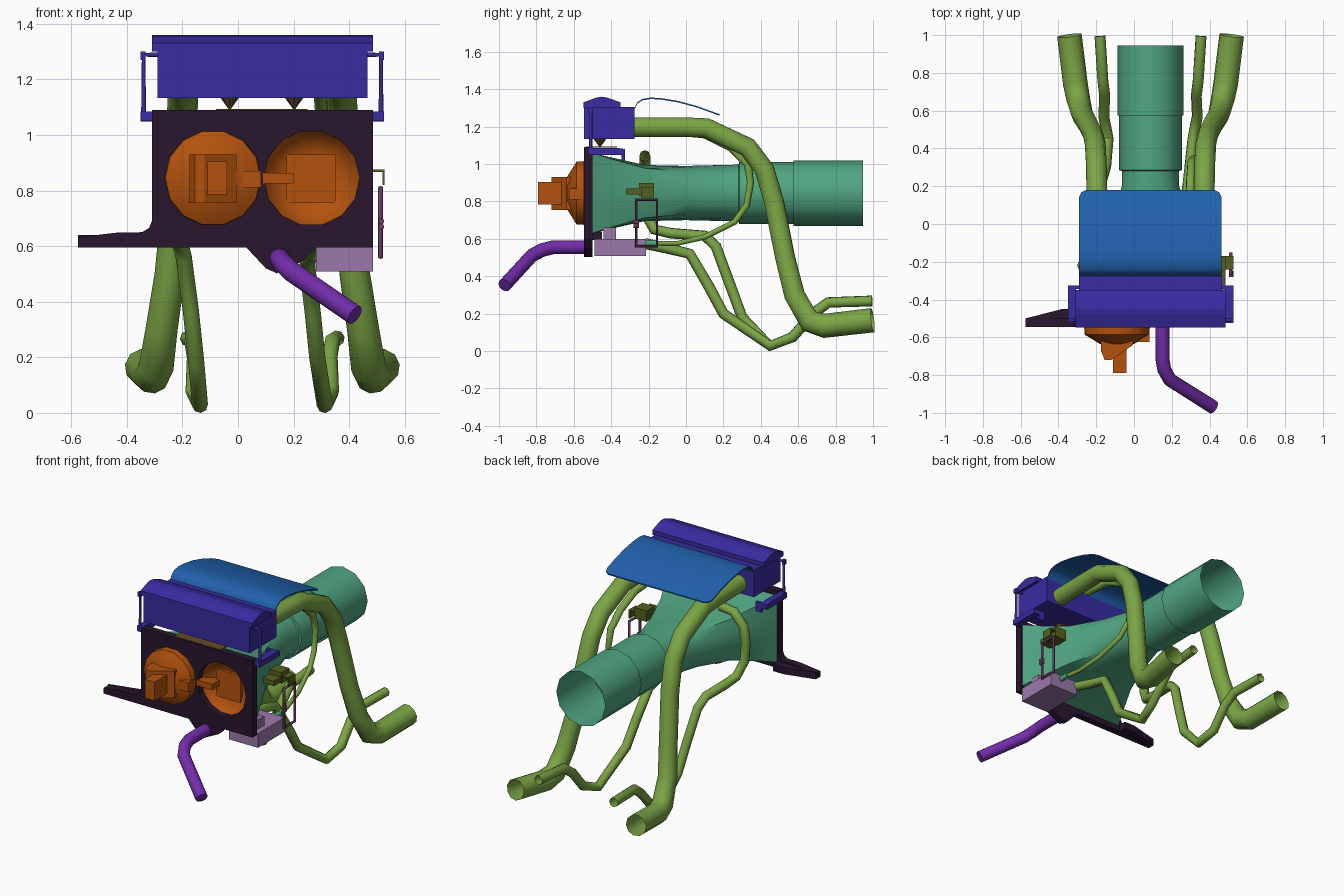
import bpy, bmesh, math

if "Cube" in bpy.data.objects:
    bpy.data.objects.remove(bpy.data.objects["Cube"])

CX, CZ = 0.0875, 0.845          # symmetry axis and duct axis height


def mat(name, c):
    m = bpy.data.materials.new(name)
    m.diffuse_color = (*c, 1)
    m.use_nodes = True
    m.node_tree.nodes["Principled BSDF"].inputs["Base Color"].default_value = m.diffuse_color
    return m


DARK = mat("dark_plum", (0.022, 0.008, 0.028))
INDIGO = mat("indigo", (0.04, 0.025, 0.36))
BLUE = mat("blue", (0.015, 0.12, 0.42))
TEAL = mat("teal", (0.08, 0.38, 0.22))
GREEN = mat("green", (0.2, 0.38, 0.06))
ORANGE = mat("orange", (0.45, 0.085, 0.004))
PURPLE = mat("purple", (0.17, 0.025, 0.4))
LILAC = mat("lilac", (0.33, 0.19, 0.41))
OLIVE = mat("olive", (0.09, 0.12, 0.015))
MAUVE = mat("mauve", (0.16, 0.045, 0.12))
BROWN = mat("brown", (0.13, 0.07, 0.02))


def smooth(ob, angle=50):
    bpy.ops.object.select_all(action='DESELECT')
    ob.select_set(True)
    bpy.context.view_layer.objects.active = ob
    bpy.ops.object.shade_smooth_by_angle(angle=math.radians(angle))


def loft(name, rings, m, cap0=True, cap1=True):
    bm = bmesh.new()
    vs = [[bm.verts.new(p) for p in r] for r in rings]
    n = len(vs[0])
    for a, b in zip(vs, vs[1:]):
        for i in range(n):
            bm.faces.new((a[i], a[(i + 1) % n], b[(i + 1) % n], b[i]))
    if cap0:
        bm.faces.new(vs[0])
    if cap1:
        bm.faces.new(vs[-1])
    bmesh.ops.recalc_face_normals(bm, faces=bm.faces)
    me = bpy.data.meshes.new(name)
    bm.to_mesh(me)
    bm.free()
    ob = bpy.data.objects.new(name, me)
    bpy.context.collection.objects.link(ob)
    if m:
        me.materials.append(m)
    return ob


def prism(name, pts, axis, lo, hi, m):
    """Extrude a 2D outline along the given axis (0, 1 or 2)."""
    def p3(p, h):
        q = list(p)
        q.insert(axis, h)
        return q
    return loft(name, [[p3(p, h) for p in pts] for h in (lo, hi)], m)


def box(name, x, y, z, m):
    return prism(name, [(x[0], y[0]), (x[1], y[0]), (x[1], y[1]), (x[0], y[1])], 2, *z, m)


def ring(cx, y, r, n=14):
    return [(cx + r * math.cos(2 * math.pi * i / n), y, CZ + r * math.sin(2 * math.pi * i / n))
            for i in range(n)]


def pipe(name, pts, r, m, sides=10, radii=None, cap=False, closed=False):
    cu = bpy.data.curves.new(name, 'CURVE')
    cu.dimensions = '3D'
    cu.bevel_depth = r
    cu.bevel_resolution = (sides - 4) // 2
    cu.use_fill_caps = cap
    s = cu.splines.new('POLY')
    s.points.add(len(pts) - 1)
    for i, p in enumerate(pts):
        s.points[i].co = (*p, 1)
        s.points[i].radius = radii[i] if radii else 1
    s.use_cyclic_u = closed
    ob = bpy.data.objects.new(name, cu)
    bpy.context.collection.objects.link(ob)
    cu.materials.append(m)
    bpy.ops.object.select_all(action='DESELECT')
    ob.select_set(True)
    bpy.context.view_layer.objects.active = ob
    bpy.ops.object.convert(target='MESH')
    smooth(bpy.context.view_layer.objects.active, 60)


def mx(pts):
    return [(2 * CX - x, y, z) for x, y, z in pts]


# Front panel with side wing and lower lobe, opened behind the right-hand socket
panel = prism("front_panel", [(-.44, .648), (-.345, .65), (-.32, .665), (-.31, .69), (-.31, 1.09),
              (.485, 1.09), (.485, .595), (.275, .595), (.24, .55), (.14, .502), (.10, .52),
              (.03, .595), (-.575, .595), (-.575, .632)], 1, -.545, -.5, DARK)
cutter = loft("socket_cutter", [ring(.265, -.6, .172), ring(.265, -.4, .172)], None)
cutter.hide_render = True
cutter.hide_viewport = True
mod = panel.modifiers.new("socket_hole", 'BOOLEAN')
mod.object = cutter
mod.operation = 'DIFFERENCE'
mod.solver = 'EXACT'
prism("wing_ledge", [(-.575, -.5), (-.38, -.45), (-.305, -.45), (-.305, -.5)], 2, .595, .64, DARK)

# Protruding plug on the left
PX = -.09
smooth(loft("plug_dish", [ring(PX, y, r) for y, r in
       ((-.54, .174), (-.585, .172), (-.635, .09))], ORANGE, cap0=False), 35)
prism("plug_block", [(-.175, -.58), (-.175, -.67), (-.155, -.72), (-.12, -.72), (-.005, -.64), (-.005, -.58)],
      2, .755, .93, ORANGE)
box("plug_pin", (-.11, -.04), (-.79, -.6), (.785, .905), ORANGE)
box("plug_arm", (-.04, .083), (-.625, -.55), (.81, .87), ORANGE)

# Recessed socket on the right
smooth(loft("socket_dish", [ring(.265, y, r) for y, r in
       ((-.548, .175), (-.5, .172), (-.455, .1))], ORANGE, cap0=False), 80)
box("socket_plate", (.175, .352), (-.475, -.45), (.755, .93), ORANGE)
box("socket_arm", (.09, .2), (-.548, -.46), (.825, .863), ORANGE)


# Duct: rectangular mouth changing into a round neck, then two tube sections
def duct_ring(y, hx, hz, t, n=16):
    out = []
    for i in range(n):
        a = 2 * math.pi * i / n
        c, s = math.cos(a), math.sin(a)
        f = (1 - t) / max(abs(c), abs(s)) + t
        out.append((CX + hx * c * f, y, CZ + hz * s * f))
    return out


smooth(loft("duct_funnel", [duct_ring(*a) for a in ((-.5, .385, .215, 0), (-.42, .355, .195, .12),
       (-.22, .28, .15, .4), (0, .21, .145, .75), (.2, .152, .15, 1), (.285, .152, .152, 1))],
       TEAL, False, False))
smooth(loft("duct_tube", [ring(CX, y, r, 12) for y, r in
       ((.28, .15), (.285, .166), (.575, .166), (.575, .175), (.945, .175))], TEAL, False, False))

# Upper housing, cap and hanging nozzles
box("upper_housing", (-.29, .465), (-.545, -.275), (1.133, 1.305), INDIGO)
prism("housing_cap", [(-.548, 1.30), (-.548, 1.33), (-.48, 1.355), (-.45, 1.36), (-.42, 1.355),
      (-.35, 1.33), (-.35, 1.30)], 0, -.31, .485, INDIGO)
for i, x in enumerate((-.03, .202)):
    loft(f"nozzle_{i}", [[(x + r * math.cos(a * math.pi / 4), -.46 + r * math.sin(a * math.pi / 4), z)
                          for a in range(8)] for r, z in ((.033, 1.133), (.004, 1.093))], BROWN)
box("nozzle_bar", (-.08, .25), (-.535, -.37), (1.088, 1.094), BROWN)

# Side hangers and clamp arms, mirrored
for side, s in (("left", -1), ("right", 1)):
    def xs(a, b):
        return tuple(sorted((CX + s * a, CX + s * b)))
    x = CX + s * .427
    pipe(f"hanger_rod_{side}", [(CX + s * .37, -.51, 1.288), (x, -.51, 1.288), (x, -.51, 1.06)],
         .009, INDIGO, 8, cap=True)
    box(f"hanger_knuckle_{side}", xs(.42, .438), (-.52, -.5), (1.27, 1.3), INDIGO)
    prism(f"clamp_arm_{side}", [(-.525, 1.05), (-.525, 1.085), (-.36, 1.085), (-.325, 1.08),
          (-.325, 1.048)], 0, *xs(.395, .438), INDIGO)
    box(f"clamp_hook_{side}", xs(.355, .396), (-.345, -.325), (1.02, 1.08), INDIGO)

# Curved blue sheet with rounded rear corners
prof = [(-.275, 1.30), (-.26, 1.33), (-.235, 1.348), (-.19, 1.356), (-.13, 1.352), (-.04, 1.337),
        (.06, 1.31), (.145, 1.279), (.167, 1.271), (.18, 1.267)]
inset = {.167: .01, .18: .035}
smooth(loft("curved_sheet", [[(-.29 + d, y, z), (.462 - d, y, z), (.462 - d, y, z - .008), (-.29 + d, y, z - .008)]
       for y, z in prof for d in [inset.get(y, 0)]], BLUE), 35)

# Thick hoses, mirrored
hose = [(.36, -.275, 1.197), (.365, 0, 1.197), (.37, .11, 1.193), (.375, .33, 1.09), (.38, .42, .97),
        (.39, .47, .8), (.42, .53, .5), (.45, .58, .3), (.47, .66, .16), (.485, .74, .135), (.517, .998, .165)]
fat = [1, 1, 1, 1, 1, 1, 1, 1.05, 1.15, 1.2, 1.2]
for n, p in (("right", hose), ("left", mx(hose))):
    pipe(f"thick_hose_{n}", p, .055, GREEN, 10, fat)

# Thin hoses, which differ at the upper ends
tail = [(.312, .45, .028), (.335, .57, .075), (.33, .68, .2), (.34, .76, .26), (.355, .995, .268)]
pipe("thin_hose_right", [(.27, -.22, .575), (.25, -.1, .55), (.25, .02, .52), (.27, .12, .35),
     (.285, .2, .2)] + tail, .029, GREEN, 8)
pipe("thin_hose_left", mx([(.27, -.22, 1.045), (.36, -.22, 1.035), (.43, -.22, .96), (.447, -.22, .86),
     (.44, -.22, .74), (.415, -.17, .65), (.40, -.08, .63), (.385, .1, .617), (.37, .16, .56),
     (.345, .23, .37), (.325, .3, .18)] + tail), .029, GREEN, 8)
pipe("looped_cable", [(.4, -.22, .577), (.385, -.05, .575), (.36, .1, .61), (.33, .26, .69), (.315, .325, .78),
     (.31, .345, .9), (.305, .33, 1.0), (.3, .24, 1.09), (.295, .1, 1.16), (.29, -.1, 1.18)], .016, GREEN, 8,
     [.8, .8, .9, 1, 1.1, 1.2, 1.4, 1.5, 1.5, 1.5])

# Bent outlet spout
pipe("bent_spout", [(.15, -.5, .555), (.15, -.71, .555), (.16, -.77, .54), (.19, -.825, .51), (.42, -.97, .352)],
     .037, PURPLE, 12, cap=True)

# Lower box with strut and cable plug
box("lower_box", (.28, .485), (-.49, -.215), (.508, .6), LILAC)
box("box_strut", (.33, .45), (-.44, -.375), (.59, .66), LILAC)
pipe("cable_plug", [(.4, -.225, .577), (.4, -.15, .577)], .017, TEAL, 8, cap=True)

# Wire frame and its bracket
pipe("wire_frame", [(.513, -.265, .56), (.513, -.265, .81), (.513, -.155, .81), (.513, -.155, .56)],
     .009, MAUVE, 8, closed=True)
for z in (.67, .69):
    pipe(f"frame_rung_{z}", [(.515, -.28, z), (.515, -.25, z)], .011, MAUVE, 8, cap=True)
box("bracket_body", (.4, .485), (-.25, -.17), (.83, .9), OLIVE)
box("bracket_tab", (.4, .48), (-.32, -.22), (.838, .87), OLIVE)
prism("bracket_hook", [(.48, .875), (.527, .875), (.527, .82), (.519, .82), (.519, .866), (.48, .866)],
      1, -.24, -.17, OLIVE)
